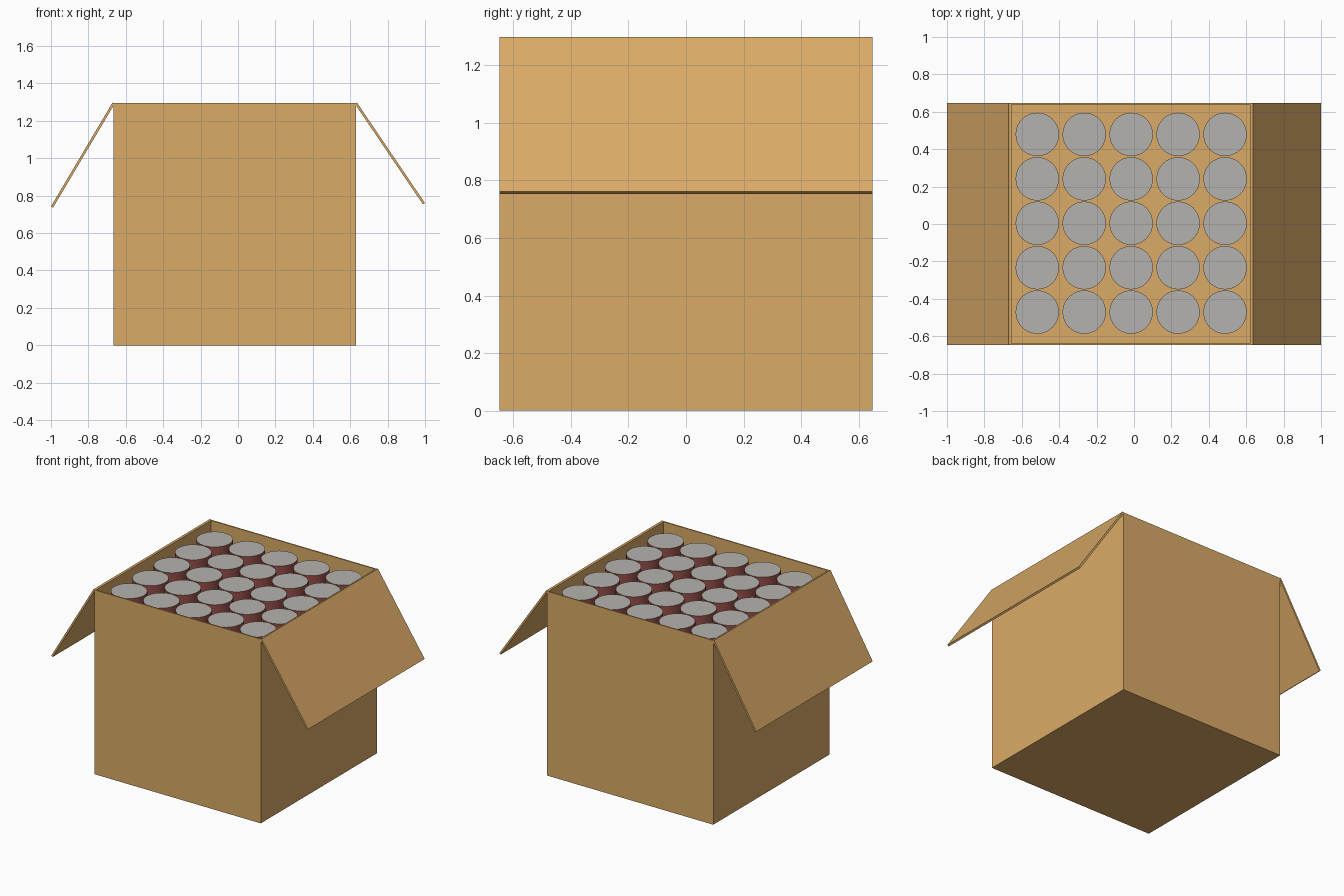
import bpy, bmesh, math
from mathutils import Vector

if "Cube" in bpy.data.objects:
    bpy.data.objects.remove(bpy.data.objects["Cube"])

def material(name, rgb):
    m = bpy.data.materials.new(name)
    m.diffuse_color = (*rgb, 1)
    m.use_nodes = True
    m.node_tree.nodes["Principled BSDF"].inputs["Base Color"].default_value = m.diffuse_color
    return m

CARD = material("cardboard", (0.70, 0.40, 0.135))
LID = material("lid grey", (0.46, 0.45, 0.43))
LABEL = material("can red", (0.30, 0.075, 0.065))

X0, X1, Y, H, T = -0.665, 0.63, 0.647, 1.295, 0.013

def finish(name, bm, mats):
    bmesh.ops.recalc_face_normals(bm, faces=bm.faces[:])
    me = bpy.data.meshes.new(name)
    bm.to_mesh(me)
    bm.free()
    for m in mats:
        me.materials.append(m)
    ob = bpy.data.objects.new(name, me)
    bpy.context.collection.objects.link(ob)
    return ob

def prism(name, profile):
    """Extrude an x-z outline along the full depth of the box."""
    bm = bmesh.new()
    f = bm.faces.new([bm.verts.new((x, -Y, z)) for x, z in profile])
    ext = bmesh.ops.extrude_face_region(bm, geom=[f])["geom"]
    bmesh.ops.translate(bm, vec=(0, 2 * Y, 0),
                        verts=[v for v in ext if isinstance(v, bmesh.types.BMVert)])
    return finish(name, bm, [CARD])

# Open carton: solid block with the top inset and pushed down
bm = bmesh.new()
bmesh.ops.create_cube(bm, size=1)
for v in bm.verts:
    v.co = ((X0 + X1) / 2 + v.co.x * (X1 - X0), v.co.y * 2 * Y, (v.co.z + 0.5) * H)
top = max(bm.faces, key=lambda f: f.calc_center_median().z)
bmesh.ops.inset_region(bm, faces=[top], thickness=T)
ext = bmesh.ops.extrude_face_region(bm, geom=[top])["geom"]
bmesh.ops.translate(bm, vec=(0, 0, T - H),
                    verts=[v for v in ext if isinstance(v, bmesh.types.BMVert)])
if top.is_valid:
    bmesh.ops.delete(bm, geom=[top], context='FACES_ONLY')
finish("carton", bm, [CARD])

# Two folded-out flaps hinged on the side rims
for name, hinge, tip in (("left_flap", (X0, H), (-0.994, 0.74)),
                         ("right_flap", (X1, H), (0.994, 0.757))):
    a, b = Vector(hinge), Vector(tip)
    d = (b - a).normalized()
    n = Vector((-d.y, d.x)) * T * 0.5
    prism(name, [a + n, b + n, b - n, a - n])

# Five by five grid of cans: red sides, grey ends
for i in range(5):
    for j in range(5):
        bm = bmesh.new()
        bmesh.ops.create_cone(bm, cap_ends=True, segments=40, radius1=0.116,
                              radius2=0.116, depth=1.25 - T)
        bmesh.ops.translate(bm, verts=bm.verts,
                            vec=(-0.015 + (i - 2) * 0.251, 0.004 + (j - 2) * 0.2375,
                                 T + (1.25 - T) / 2 + 0.01))
        for f in bm.faces:
            side = len(f.verts) == 4
            f.material_index = 1 if side else 0
            f.smooth = side
        for e in bm.edges:
            e.smooth = all(len(f.verts) == 4 for f in e.link_faces)
        finish(f"can_{i + 1}_{j + 1}", bm, [LID, LABEL])
